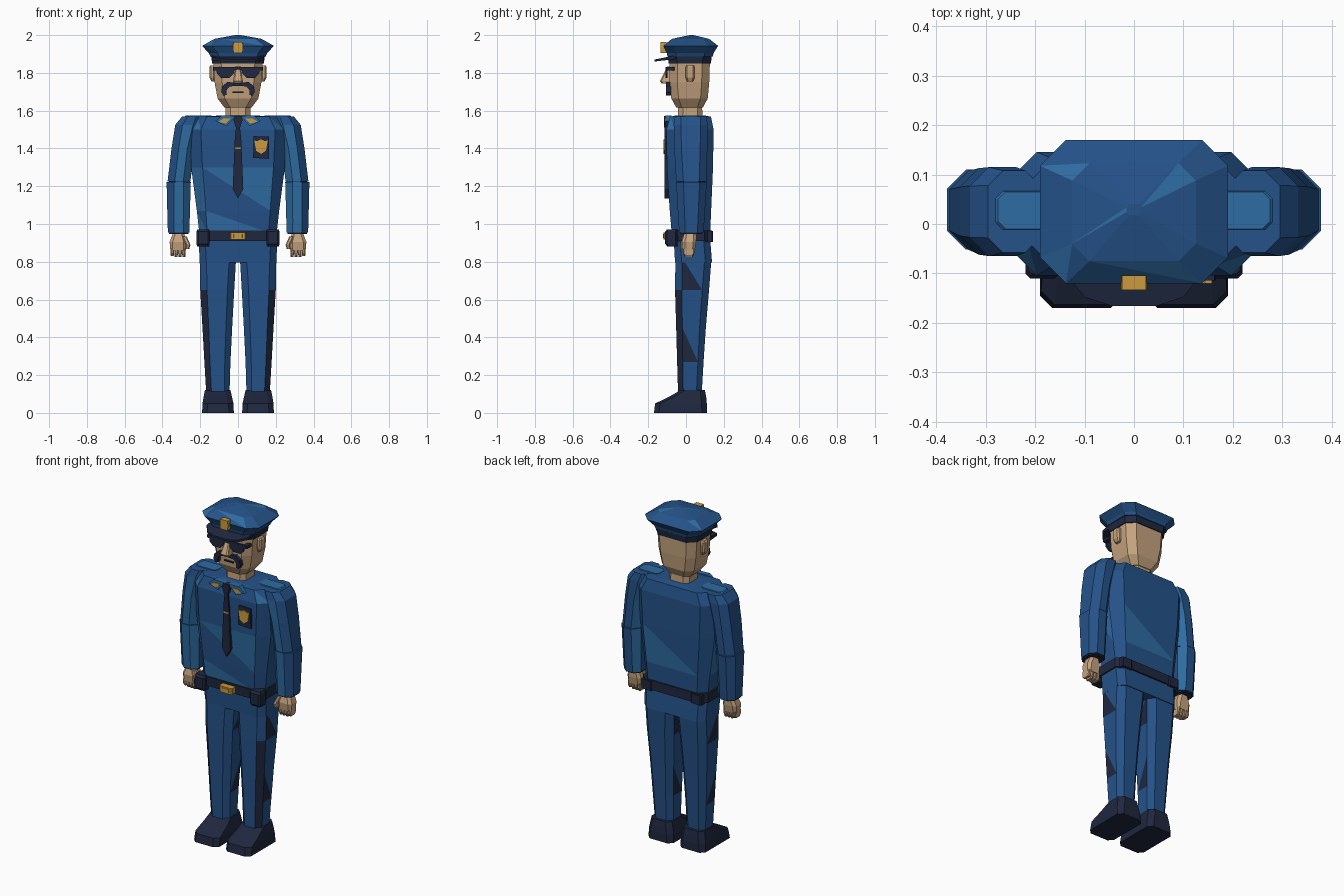
import bpy, bmesh, math


def material(name, rgb):
    m = bpy.data.materials.new(name)
    m.diffuse_color = (*rgb, 1)
    return m


BLUE = material("uniform blue", (0.018, 0.085, 0.25))
LIGHT = material("light blue", (0.027, 0.15, 0.36))
NAVY = material("dark navy", (0.014, 0.021, 0.05))
SKIN = material("skin", (0.56, 0.37, 0.21))
GOLD = material("gold", (0.60, 0.33, 0.05))


def finish(bm, name, mats, mirror=False):
    if mirror:
        for v in bm.verts:
            v.co.x *= -1
    bmesh.ops.recalc_face_normals(bm, faces=bm.faces)
    me = bpy.data.meshes.new(name)
    bm.to_mesh(me)
    bm.free()
    for m in mats:
        me.materials.append(m)
    ob = bpy.data.objects.new(name, me)
    bpy.context.collection.objects.link(ob)
    return ob


def loft(name, rings, mats, rule=None, mirror=False):
    """Chamfered-box rings (z, x0, x1, y0, y1, chamfer), listed bottom to top.
    Side numbers: 0 front, 2 right, 4 back, 6 left, odd = chamfers."""
    bm = bmesh.new()
    loops = []
    for z, x0, x1, y0, y1, c in rings:
        pts = [(x0 + c, y0), (x1 - c, y0), (x1, y0 + c), (x1, y1 - c),
               (x1 - c, y1), (x0 + c, y1), (x0, y1 - c), (x0, y0 + c)]
        loops.append([bm.verts.new((x, y, z)) for x, y in pts])
    bm.faces.new(loops[0])
    bm.faces.new(loops[-1])
    for j in range(len(loops) - 1):
        for k in range(8):
            n = (k + 1) % 8
            a, b, c, d = loops[j][k], loops[j][n], loops[j + 1][n], loops[j + 1][k]
            if rule:
                for t, tri in enumerate(((a, b, d), (b, c, d))):
                    bm.faces.new(tri).material_index = rule(j, k, t)
            else:
                bm.faces.new((a, b, c, d))
    return finish(bm, name, mats, mirror)


def box(name, x0, x1, y0, y1, z0, z1, mat, c=0.006, mirror=False):
    return loft(name, [(z0, x0, x1, y0, y1, c), (z1, x0, x1, y0, y1, c)], [mat], None, mirror)


def plate(name, pts, y, mat, thick=0.008, mirror=False):
    """Flat outline in x, z with its front at y."""
    bm = bmesh.new()
    f = [bm.verts.new((x, y, z)) for x, z in pts]
    b = [bm.verts.new((x, y + thick, z)) for x, z in pts]
    bm.faces.new(f)
    bm.faces.new(b)
    for i in range(len(pts)):
        n = (i + 1) % len(pts)
        bm.faces.new((f[i], f[n], b[n], b[i]))
    return finish(bm, name, mats=[mat], mirror=mirror)


def sym(pts):
    """Complete an outline from its right half."""
    return pts + [(-x, z) for x, z in reversed(pts) if x > 0.0001]


# Colour rules for faceted cloth
def leg_rule(j, k, t):
    if k == 1 and j < 3:
        return 1
    return 1 if k in (2, 6) and j in (1, 3) and t == 0 else 0


def torso_rule(j, k, t):
    return 1 if (j, k, t) in {(0, 0, 0), (1, 0, 1), (1, 4, 0), (1, 6, 0), (1, 2, 1),
                              (0, 7, 0), (1, 7, 0), (1, 7, 1), (3, 1, 0), (3, 7, 0)} else 0


def arm_rule(j, k, t):
    return 1 if k in (7, 0, 5) and not (k == 0 and j > 1) else 0


# Paired limbs
for mir in (True, False):
    s = "right_" if mir else "left_"
    loft(s + "leg", [(0.10, .045, .168, -.042, .083, .028), (0.27, .040, .178, -.047, .093, .03),
                     (0.45, .031, .188, -.052, .105, .033), (0.65, .020, .200, -.058, .122, .036),
                     (0.82, .010, .203, -.056, .135, .036)], [BLUE, NAVY], leg_rule, mir)
    loft(s + "shoe", [(0, .022, .190, -.17, .11, .025), (0.05, .024, .188, -.163, .11, .028),
                      (0.085, .032, .182, -.09, .107, .028), (0.12, .040, .175, -.03, .10, .025)],
         [NAVY], None, mir)
    loft(s + "upper_arm", [(1.225, .252, .373, -.052, .108, .038), (1.40, .23, .352, -.062, .113, .038),
                           (1.525, .20, .332, -.065, .115, .038), (1.57, .19, .295, -.058, .108, .03)],
         [BLUE, LIGHT], arm_rule, mir)
    loft(s + "elbow_seam", [(1.215, .255, .366, -.045, .10, .035), (1.24, .255, .366, -.045, .10, .035)],
         [NAVY], None, mir)
    loft(s + "forearm", [(0.955, .257, .371, -.036, .092, .032), (1.01, .256, .373, -.04, .097, .034),
                         (1.222, .250, .378, -.052, .11, .038)], [BLUE, LIGHT], arm_rule, mir)
    loft(s + "cuff", [(0.947, .263, .365, -.03, .086, .028), (0.96, .263, .365, -.03, .086, .028)],
         [NAVY], None, mir)
    # Shoulder strap
    loft(s + "shoulder_strap", [(1.54, .16, .315, -.02, .075, .02), (1.575, .14, .275, -.01, .065, .015)],
         [LIGHT], None, mir)
    # Hand
    loft(s + "palm", [(0.86, .276, .358, -.016, .046, .012), (0.905, .272, .362, -.022, .054, .016),
                      (0.95, .285, .345, -.01, .055, .014)], [SKIN], None, mir)
    for i in range(4):
        x = .277 + i * .0205
        loft(s + f"finger_{i + 1}", [(.824 + .006 * (i == 3), x + .002, x + .017, -.006, .036, .004),
                                     (.845, x, x + .019, -.016, .044, .005),
                                     (.87, x, x + .019, -.014, .044, .005)], [SKIN], None, mir)
    loft(s + "thumb", [(.868, .258, .277, -.028, .0, .005), (.89, .252, .276, -.03, .005, .006),
                       (.935, .272, .296, -.018, .015, .006)], [SKIN], None, mir)
    # Belt pouches
    loft(s + "front_pouch", [(.882, .153, .217, -.10, -.045, .008), (.895, .15, .22, -.11, -.045, .01),
                             (.96, .15, .22, -.11, -.045, .01), (.972, .155, .215, -.10, -.045, .008)],
         [NAVY], None, mir)
    box(s + "rear_pouch", .13, .20, .10, .143, .905, .962, NAVY, mirror=mir)
    # Collar and its pin
    plate(s + "collar", [(.012, 1.572), (.085, 1.575), (.12, 1.545), (.062, 1.518)], -.108, LIGHT, .03, mir)
    plate(s + "collar_pin", [(.04, 1.558), (.075, 1.56), (.103, 1.542), (.066, 1.532)], -.113, GOLD, .006, mir)
    # Ear
    loft(s + "ear", [(1.755, .122, .140, .005, .038, .006), (1.775, .122, .150, -.002, .045, .008),
                     (1.83, .122, .152, -.002, .046, .008), (1.84, .122, .146, .004, .04, .006)],
         [SKIN], None, mir)
    # Sunglasses
    plate(s + "lens", [(.0, 1.832), (.115, 1.832), (.112, 1.795), (.09, 1.774), (.045, 1.774),
                       (.024, 1.795), (.018, 1.815), (.0, 1.817)], -.108, NAVY, .009, mir)
    box(s + "glasses_arm", .108, .133, -.106, -.06, 1.813, 1.83, NAVY, .004, mir)

# Jacket
loft("hips", [(.795, -.203, .203, -.058, .138, .035), (.92, -.208, .208, -.065, .128, .035)], [BLUE])
loft("belt", [(.91, -.216, .216, -.082, .138, .04), (.966, -.216, .216, -.085, .138, .04)], [NAVY])
loft("torso", [(.955, -.205, .205, -.076, .128, .042), (1.07, -.218, .218, -.086, .133, .048),
               (1.30, -.248, .248, -.101, .143, .06), (1.50, -.247, .247, -.104, .146, .05),
               (1.568, -.215, .215, -.085, .132, .05), (1.575, -.08, .08, -.05, .095, .03)],
     [BLUE, LIGHT], torso_rule)
box("buckle", -.042, .042, -.12, -.07, .918, .955, GOLD)
box("buckle_plate", -.026, .026, -.123, -.1, .926, .947, GOLD, .004)

# Tie and chest badge
plate("tie", sym([(0, 1.136), (.028, 1.185), (.017, 1.45), (.010, 1.515)]), -.113, NAVY, .028)
plate("tie_knot", sym([(.011, 1.51), (.024, 1.55), (.018, 1.572)]), -.117, NAVY, .035)
box("tie_clip", -.018, .018, -.118, -.108, 1.397, 1.406, GOLD, .002)
plate("badge_backing", [(.08, 1.35), (.165, 1.345), (.163, 1.463), (.083, 1.465)], -.114, NAVY, .016)
plate("badge_shield", [(.122 + x, z) for x, z in sym([(0, 1.371), (.026, 1.388), (.032, 1.42),
      (.036, 1.444), (.022, 1.438), (.0, 1.448)])], -.12, GOLD, .007)

# Head
loft("neck", [(1.55, -.066, .066, -.043, .087, .025), (1.66, -.066, .066, -.04, .085, .025)], [SKIN])
loft("head", [(1.617, -.072, .072, -.052, .09, .03), (1.665, -.108, .108, -.078, .115, .038),
              (1.75, -.124, .124, -.086, .123, .04), (1.87, -.132, .132, -.088, .127, .042)], [SKIN])
loft("nose", [(1.743, -.022, .022, -.128, -.07, .006), (1.757, -.026, .026, -.138, -.07, .008),
              (1.835, -.012, .012, -.098, -.07, .004)], [SKIN])
plate("moustache", sym([(0, 1.732), (.045, 1.728), (.060, 1.71), (.062, 1.683), (.078, 1.68),
      (.089, 1.70), (.083, 1.73), (.055, 1.752), (0, 1.746)]), -.106, NAVY, .026)
plate("mouth", sym([(.03, 1.694), (.03, 1.701)]), -.09, NAVY, .012)

# Cap
loft("cap_band", [(1.85, -.137, .137, -.093, .132, .045), (1.895, -.143, .143, -.096, .137, .045)], [NAVY])


def cap_rule(j, k, t):
    return 1 if (j, k, t) in {(2, 7, 0), (2, 5, 1), (1, 7, 1), (3, 3, 0), (3, 6, 1), (2, 0, 1)} else 0


loft("cap_crown", [(1.888, -.147, .147, -.098, .142, .045), (1.905, -.155, .155, -.102, .146, .048),
                   (1.943, -.19, .19, -.12, .17, .052), (1.98, -.125, .125, -.075, .123, .035),
                   (2.0, -.015, .015, .018, .04, .006)], [BLUE, LIGHT], cap_rule)
plate("cap_badge", sym([(.024, 1.905), (.027, 1.935), (.024, 1.963)]), -.134, GOLD, .03)

# Visor: thin curved slab sloping forward
bm = bmesh.new()
outline = [(-.136, -.05), (-.138, -.10), (-.10, -.148), (-.045, -.166),
           (.045, -.166), (.10, -.148), (.138, -.10), (.136, -.05)]
low = [bm.verts.new((x, y, 1.868 + (y + .1) * .12)) for x, y in outline]
top = [bm.verts.new((x, y, 1.884 + (y + .1) * .2)) for x, y in outline]
bm.faces.new(low)
bm.faces.new(top)
for i in range(8):
    n = (i + 1) % 8
    bm.faces.new((low[i], low[n], top[n], top[i]))
finish(bm, "cap_visor", [NAVY])
